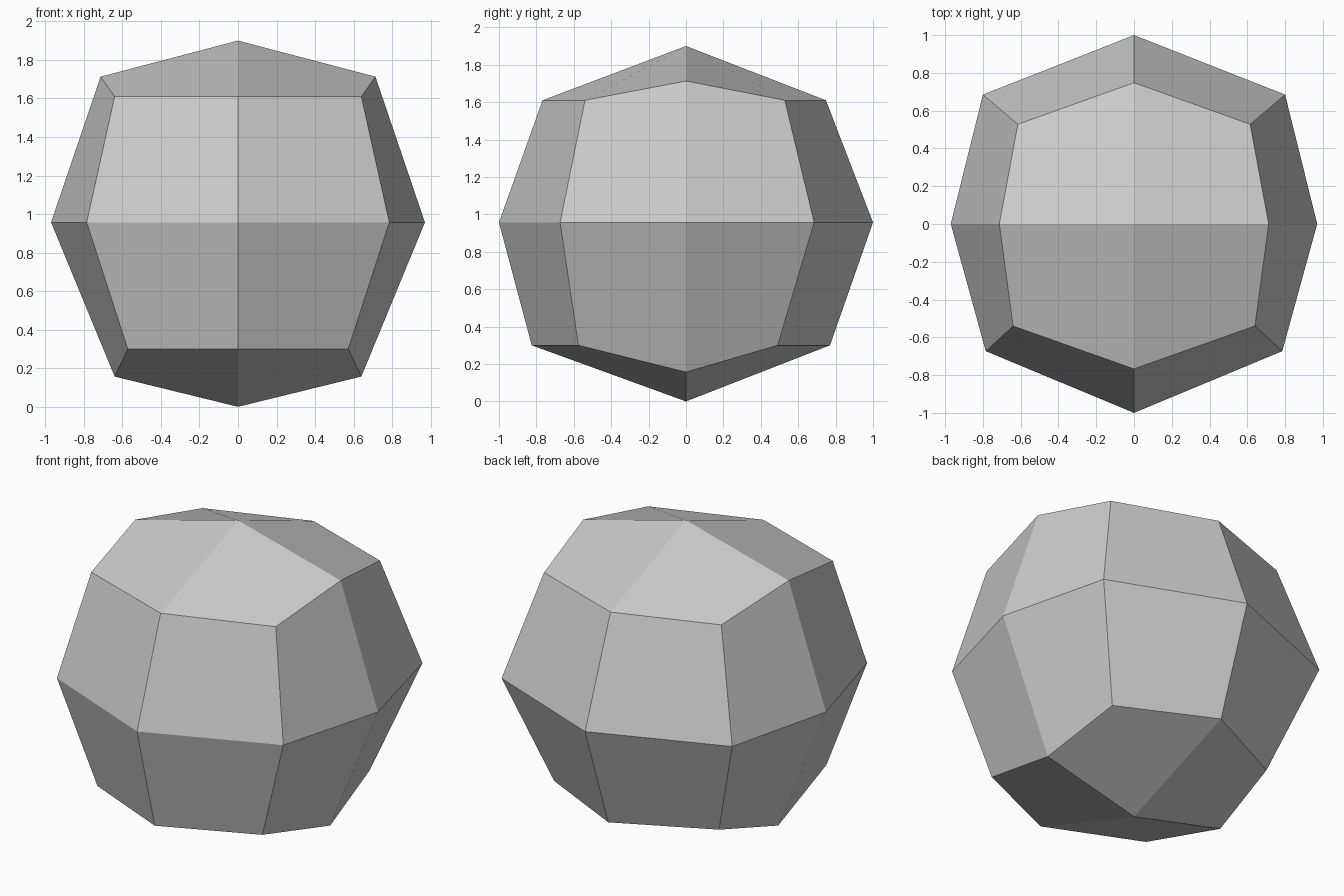
import bpy, bmesh
from mathutils import Vector

if "Cube" in bpy.data.objects:
    bpy.data.objects.remove(bpy.data.objects["Cube"])

# Right half of the 3 x 3 x 3 lattice; key = (x step, y step, z step)
POINTS = {
    # top
    (0, 0, 1): (0, 0, 1.90), (1, 0, 1): (0.713, 0, 1.713),
    (0, -1, 1): (0, -0.767, 1.61), (1, -1, 1): (0.64, -0.54, 1.61),
    (0, 1, 1): (0, 0.748, 1.61), (1, 1, 1): (0.615, 0.528, 1.61),
    # middle
    (1, 0, 0): (0.97, 0, 0.957),
    (0, -1, 0): (0, -1.0, 0.957), (1, -1, 0): (0.785, -0.673, 0.957),
    (0, 1, 0): (0, 1.0, 0.957), (1, 1, 0): (0.80, 0.685, 0.957),
    # bottom
    (0, 0, -1): (0, 0, 0), (1, 0, -1): (0.64, 0, 0.157),
    (0, -1, -1): (0, -0.825, 0.30), (1, -1, -1): (0.572, -0.575, 0.30),
    (0, 1, -1): (0, 0.77, 0.30), (1, 1, -1): (0.572, 0.49, 0.30),
}

bm = bmesh.new()
verts = {}


def vert(key):
    """Vertex of a lattice step, mirrored to the left where x is negative."""
    if key not in verts:
        i, j, k = key
        x, y, z = POINTS[(abs(i), j, k)]
        verts[key] = bm.verts.new((x * (i or 1), y, z))
    return verts[key]


# Four quads on each of the six sides, each starting at the side's centre
for axis in range(3):
    a, b = (axis + 1) % 3, (axis + 2) % 3
    for side in (-1, 1):
        for s in (-1, 1):
            for t in (-1, 1):
                quad = []
                for u, v in ((0, 0), (s, 0), (s, t), (0, t)):
                    key = [0, 0, 0]
                    key[axis], key[a], key[b] = side, u, v
                    quad.append(tuple(key))
                if side * s * t < 0:
                    quad = [quad[0]] + quad[:0:-1]
                bm.faces.new([vert(q) for q in quad])

mesh = bpy.data.meshes.new("faceted_stone")
bm.to_mesh(mesh)
bm.free()
stone = bpy.data.objects.new("faceted_stone", mesh)
bpy.context.collection.objects.link(stone)

# Plain grey
grey = bpy.data.materials.new("light_grey")
grey.diffuse_color = (0.6, 0.6, 0.6, 1)
grey.use_nodes = True
grey.node_tree.nodes["Principled BSDF"].inputs["Base Color"].default_value = grey.diffuse_color
mesh.materials.append(grey)
